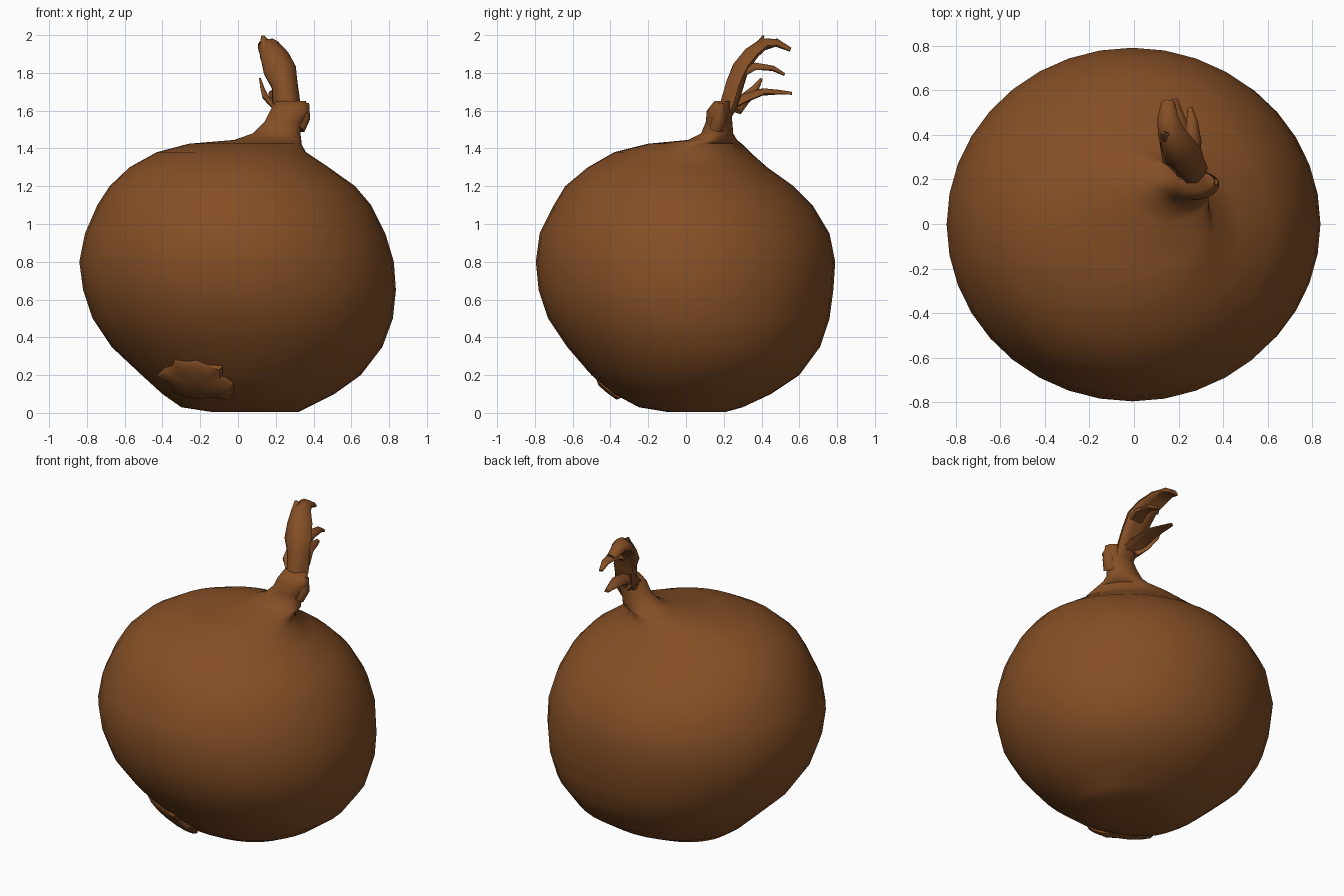
import bpy, bmesh, math, random
from mathutils import Vector

random.seed(4)
default_cube = bpy.data.objects.get("Cube")
if default_cube:
    bpy.data.objects.remove(default_cube, do_unlink=True)

# One papery brown for the whole onion
skin_brown = bpy.data.materials.new("skin_brown")
skin_brown.use_nodes = True
colour = (0.235, 0.078, 0.019, 1)
skin_brown.diffuse_color = colour
skin_brown.node_tree.nodes["Principled BSDF"].inputs["Base Color"].default_value = colour


def finish(name, bm, angle):
    """Turn a bmesh into a shaded object."""
    bmesh.ops.recalc_face_normals(bm, faces=bm.faces)
    mesh = bpy.data.meshes.new(name)
    bm.to_mesh(mesh)
    bm.free()
    mesh.materials.append(skin_brown)
    obj = bpy.data.objects.new(name, mesh)
    bpy.context.collection.objects.link(obj)
    bpy.ops.object.select_all(action="DESELECT")
    obj.select_set(True)
    bpy.context.view_layer.objects.active = obj
    bpy.ops.object.shade_smooth_by_angle(angle=math.radians(angle))
    return obj


def loft(name, rings, angle):
    """Skin a list of closed rings and cap both ends."""
    bm = bmesh.new()
    rows = [[bm.verts.new(p) for p in ring] for ring in rings]
    n = len(rows[0])
    for low, high in zip(rows, rows[1:]):
        for i in range(n):
            j = (i + 1) % n
            bm.faces.new((low[i], low[j], high[j], high[i]))
    bm.faces.new(rows[0][::-1])
    bm.faces.new(rows[-1])
    return finish(name, bm, angle)


def flat_ring(z, left, right, front, back, sides=36):
    """Horizontal ellipse between four extents."""
    turns = [math.tau * i / sides for i in range(sides)]
    return [((left + right) / 2 + (right - left) / 2 * math.cos(t),
             (front + back) / 2 + (back - front) / 2 * math.sin(t), z) for t in turns]


def husk(name, path, side=(1, 0, 0), cup=0.35, ragged=0.12, sides=10):
    """Curled dry leaf: each path entry is x, y, z, half width, half thickness."""
    points = [Vector(p[:3]) for p in path]
    rings = []
    for k, (x, y, z, width, thick) in enumerate(path):
        tangent = points[min(k + 1, len(path) - 1)] - points[max(k - 1, 0)]
        across = Vector(side)
        across = (across - across.project(tangent)).normalized()
        normal = tangent.cross(across).normalized()
        ring = []
        for i in range(sides):
            t = math.tau * i / sides
            u = math.cos(t) * (1 + random.uniform(-ragged, ragged))
            ring.append(points[k] + across * width * u
                        + normal * (thick * math.sin(t) + cup * width * (u * u - 0.5)))
        rings.append(ring)
    return loft(name, rings, 50)


# Lopsided bulb running up into the neck: z, left, right, front, back
bulb_rows = [
    (0.005, -0.14, 0.32, -0.10, 0.21), (0.03, -0.30, 0.37, -0.25, 0.30),
    (0.10, -0.40, 0.51, -0.38, 0.45), (0.20, -0.51, 0.65, -0.50, 0.60),
    (0.35, -0.67, 0.765, -0.63, 0.71), (0.50, -0.77, 0.82, -0.73, 0.76),
    (0.65, -0.82, 0.836, -0.78, 0.78), (0.80, -0.84, 0.825, -0.795, 0.79),
    (0.95, -0.81, 0.78, -0.775, 0.76), (1.10, -0.745, 0.705, -0.70, 0.67),
    (1.20, -0.68, 0.62, -0.64, 0.57), (1.30, -0.575, 0.48, -0.52, 0.43),
    (1.38, -0.43, 0.36, -0.38, 0.34), (1.425, -0.26, 0.335, -0.20, 0.295),
    (1.445, -0.02, 0.335, 0.01, 0.27), (1.48, 0.08, 0.33, 0.08, 0.25),
    (1.54, 0.14, 0.345, 0.105, 0.245), (1.60, 0.17, 0.38, 0.11, 0.24),
    (1.65, 0.20, 0.36, 0.15, 0.235),
]
loft("bulb", [flat_ring(*row) for row in bulb_rows], 60)

# Tall main leaf arching backwards
husk("main_leaf", [
    (0.26, 0.20, 1.55, 0.06, 0.04), (0.26, 0.24, 1.64, 0.07, 0.05),
    (0.245, 0.27, 1.74, 0.075, 0.05), (0.22, 0.30, 1.82, 0.09, 0.045),
    (0.195, 0.35, 1.89, 0.08, 0.04), (0.165, 0.41, 1.945, 0.065, 0.03),
    (0.15, 0.48, 1.955, 0.05, 0.02), (0.155, 0.55, 1.92, 0.03, 0.012),
])
# Tip standing up at the bend
husk("leaf_tip", [(0.17, 0.36, 1.89, 0.05, 0.02), (0.145, 0.39, 1.95, 0.035, 0.015),
                  (0.13, 0.41, 1.995, 0.01, 0.006)])
# Thinner shreds splitting off behind
husk("upper_shred", [
    (0.25, 0.28, 1.79, 0.05, 0.03), (0.265, 0.37, 1.83, 0.04, 0.02),
    (0.26, 0.46, 1.82, 0.028, 0.015), (0.25, 0.52, 1.79, 0.012, 0.008),
])
husk("lower_shred", [
    (0.25, 0.22, 1.61, 0.06, 0.03), (0.23, 0.31, 1.66, 0.055, 0.025),
    (0.21, 0.41, 1.695, 0.045, 0.018), (0.19, 0.49, 1.695, 0.03, 0.012),
    (0.18, 0.56, 1.69, 0.015, 0.008),
])
husk("side_shred", [
    (0.21, 0.26, 1.60, 0.04, 0.02), (0.15, 0.30, 1.66, 0.035, 0.015),
    (0.13, 0.36, 1.71, 0.025, 0.01), (0.115, 0.40, 1.77, 0.008, 0.005),
], side=(0, 1, 0))
husk("neck_flap", [
    (0.33, 0.16, 1.50, 0.04, 0.02), (0.36, 0.18, 1.56, 0.035, 0.018),
    (0.365, 0.19, 1.64, 0.015, 0.01),
], side=(0, 1, 0))

# Ragged root scar low on the front
bm = bmesh.new()
bmesh.ops.create_uvsphere(bm, u_segments=18, v_segments=8, radius=1)
edge = [random.uniform(0.8, 1.15) for _ in range(18)]
for v in bm.verts:
    slot = round(math.atan2(v.co.y, v.co.x) / math.tau * 18) % 18
    v.co = Vector((v.co.x * 0.20 * edge[slot], v.co.y * 0.17 * edge[slot], v.co.z * 0.05))
facing = Vector((-0.34, -0.62, -0.70)).to_track_quat("Z", "Y")
bmesh.ops.transform(bm, verts=bm.verts, matrix=facing.to_matrix().to_4x4())
bmesh.ops.translate(bm, verts=bm.verts, vec=(-0.22, -0.375, 0.18))
finish("root_scar", bm, 40)
